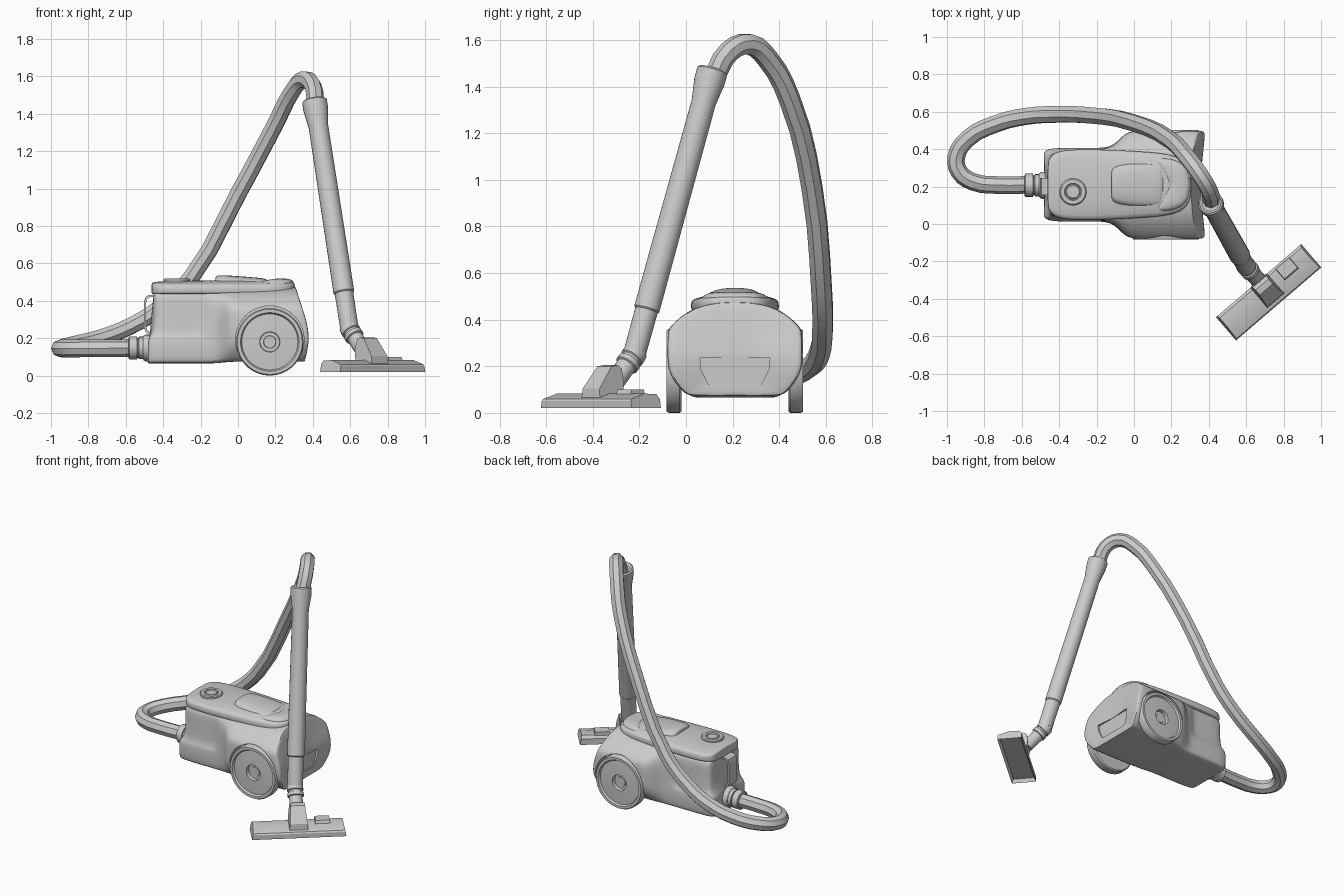
import bpy, bmesh, math
from mathutils import Vector, Matrix

if "Cube" in bpy.data.objects:
    bpy.data.objects.remove(bpy.data.objects["Cube"])

CY = 0.21  # centre line of the body


def finish(name, bm, angle=35, subdiv=0):
    bmesh.ops.recalc_face_normals(bm, faces=bm.faces)
    me = bpy.data.meshes.new(name)
    bm.to_mesh(me)
    bm.free()
    ob = bpy.data.objects.new(name, me)
    bpy.context.collection.objects.link(ob)
    if subdiv:
        m = ob.modifiers.new("smooth", 'SUBSURF')
        m.levels = m.render_levels = subdiv
    smooth(ob, angle)
    return ob


def smooth(ob, angle):
    bpy.ops.object.select_all(action='DESELECT')
    ob.select_set(True)
    bpy.context.view_layer.objects.active = ob
    bpy.ops.object.shade_smooth_by_angle(angle=math.radians(angle))


def loft(name, rings, subdiv=2, angle=40, caps=True):
    bm = bmesh.new()
    vs = [[bm.verts.new(p) for p in r] for r in rings]
    n = len(vs[0])
    for a, b in zip(vs, vs[1:]):
        for i in range(n):
            bm.faces.new((a[i], a[(i + 1) % n], b[(i + 1) % n], b[i]))
    if caps:
        bm.faces.new(vs[0])
        bm.faces.new(vs[-1])
    return finish(name, bm, angle, subdiv)


def turned(name, profile, origin, axis, n=24):
    """Lathe a (radius, height) profile about an axis."""
    rot = Vector(axis).to_track_quat('Z', 'Y')
    rings = [[Vector(origin) + rot @ Vector((r * math.cos(2 * math.pi * i / n),
              r * math.sin(2 * math.pi * i / n), h)) for i in range(n)] for r, h in profile]
    return loft(name, rings, 0, 32)


def prism(name, profile, half, centre, turn=0, taper=0.0, hollow=False):
    """Extrude a (y, z) profile along local x, then turn about z."""
    zs = [z for _, z in profile]
    z0, z1 = min(zs), max(zs)
    bm = bmesh.new()
    ends = [[bm.verts.new((s * (half - taper * (z - z0) / (z1 - z0)), y, z))
             for y, z in profile] for s in (-1, 1)]
    n = len(profile)
    for i in range(n):
        bm.faces.new((ends[0][i], ends[0][(i + 1) % n], ends[1][(i + 1) % n], ends[1][i]))
    for e in ends:
        bm.faces.new(e)
    bmesh.ops.recalc_face_normals(bm, faces=bm.faces)
    if hollow:
        sole = [f for f in bm.faces if f.normal.z < -0.9]
        bmesh.ops.inset_region(bm, faces=sole, thickness=0.018)
        bmesh.ops.translate(bm, verts=list({v for f in sole for v in f.verts}), vec=(0, 0, 0.025))
    bm.transform(Matrix.Translation(centre) @ Matrix.Rotation(math.radians(turn), 4, 'Z'))
    return finish(name, bm, 30)


def cut(target, cutter):
    m = target.modifiers.new("cut", 'BOOLEAN')
    m.operation, m.object, m.solver = 'DIFFERENCE', cutter, 'EXACT'
    # apply everything, then the cutter can go
    bpy.context.view_layer.update()
    me = bpy.data.meshes.new_from_object(target.evaluated_get(bpy.context.evaluated_depsgraph_get()))
    target.modifiers.clear()
    target.data = me
    bpy.data.objects.remove(cutter)


def ring(half):
    """Mirror half a section, listed bottom to top as (x, w, z)."""
    return [Vector((x, CY - w, z)) for x, w, z in half] + \
           [Vector((x, CY + w, z)) for x, w, z in reversed(half)]


# Body: front section, middle section and wide rear section, blended along x
A = [(.10, .065), (.17, .065), (.193, .072), (.198, .13), (.198, .205), (.178, .22), (.178, .40), (.172, .45), (.08, .455)]
C = [(.10, .065), (.17, .065), (.193, .072), (.198, .13), (.198, .205), (.198, .25), (.198, .40), (.185, .45), (.08, .46)]
B = [(.12, .075), (.2, .075), (.225, .09), (.29, .17), (.29, .26), (.29, .35), (.275, .375), (.19, .45), (.08, .475)]
stations = [(-.487, A, A, 0, .80), (-.478, A, A, 0, .93), (-.43, A, A, 0, 1), (-.25, A, A, 0, 1), (-.19, A, A, 0, 1),
            (-.16, C, C, 0, 1), (-.11, C, B, .12, 1), (-.06, C, B, .7, 1), (-.02, C, B, 1, 1), (.1, B, B, 0, 1),
            (.25, B, B, 0, 1), (.35, B, B, 0, 1), (.378, B, B, 0, .985), (.384, B, B, 0, .93)]
rings = []
for x, p, q, t, s in stations:
    half = []
    for (w0, z0), (w1, z1) in zip(p, q):
        w, z = w0 + (w1 - w0) * t, z0 + (z1 - z0) * t
        dx = 0.035 if x < -.4 and z > .21 else 0
        if x > .2:
            k = min(1, (x - .2) / .12)
            dx = -k * (max(0, z - .25) * .32 + max(0, .15 - z) * .3)
        half.append((x + dx, w * s, z))
    rings.append(ring(half))
body = loft("body", rings)

# Wheel wells and rear grip recess
for s in (-1, 1):
    cut(body, turned("well_cutter", [(.183, 0), (.183, .2)], (.17, CY + s * .225, .19), (0, s, 0), 40))
cut(body, prism("recess_cutter", [(-.15, .235), (.15, .235), (.145, .185), (.115, .125), (-.115, .125), (-.145, .185)],
                .03, (.382, CY, 0)))
smooth(body, 35)

# Wheels with a raised rim and hollow hub
wheel = [(.01, 0), (.172, 0), (.18, .008), (.18, .054), (.174, .064), (.157, .064), (.15, .050),
         (.062, .056), (.054, .056), (.052, .030), (.034, .030), (.032, .036), (.006, .036)]
for s, side in ((-1, "front"), (1, "back")):
    turned(side + "_wheel", wheel, (.17, CY + s * .229, .18), (0, s, 0), 36)

# Lid
lid = []
for x, w, zt in [(-.462, .10, .49), (-.458, .135, .495), (-.43, .172, .5), (-.36, .188, .502), (-.2, .19, .505),
                 (0, .18, .51), (.15, .17, .508), (.24, .15, .505), (.29, .11, .50), (.305, .06, .49)]:
    lid.append(ring([(x, w * .5, .435), (x, w * .96, .435), (x, w, .445), (x, w, .475),
                     (x, w * .94, .492), (x, w * .55, zt), (x, w * .2, zt + .003)]))
loft("lid", lid)

# Raised centre panel on the lid
panel = []
for x, w, zt in [(-.122, .07, .525), (-.115, .095, .538), (-.05, .115, .536), (.08, .115, .526), (.15, .10, .52), (.16, .08, .505)]:
    panel.append(ring([(x, w, .49), (x, w, .505), (x, w * .85, zt - .01), (x, w * .4, zt)]))
loft("lid_panel", panel)

# Rear latch with a swept-back leading edge
latch = []
for x, w, zt, sweep in [(.115, .135, .50, .08), (.125, .145, .515, .08), (.19, .145, .52, .04), (.26, .12, .518, .015), (.295, .075, .505, .01)]:
    latch.append(ring([(x + sweep * (1 - f), w * f, z) for f, z in
                       [(.5, .46), (1, .46), (1, .495), (.85, zt - .004), (.45, zt), (.15, zt)]]))
loft("rear_latch", latch)

# Round power button
turned("power_button", [(.072, 0), (.072, .022), (.066, .028), (.046, .028), (.043, .02), (.038, .02), (.034, .026), (.005, .028)],
       (-.326, .172, .49), (0, 0, 1), 28)

# Front carry strap, drawn in side profile
prism("carry_strap", [(.44, .432), (.475, .432), (.495, .42), (.503, .395), (.503, .26), (.495, .235), (.47, .215),
                      (.46, .225), (.485, .243), (.491, .265), (.491, .39), (.485, .41), (.47, .42), (.44, .42)],
      .045, (0, .2, 0), 90)

# Hose socket and collar
turned("hose_socket", [(.072, 0), (.072, .05), (.066, .06), (.060, .063), (.060, .085), (.053, .087), (.053, .093),
                       (.062, .095), (.062, .135), (.055, .14), (.04, .14)], (-.445, .207, .148), (-1, 0, 0), 20)

# Hose: one flexible faceted tube
path = [(-.55, .21, .148), (-.72, .208, .146), (-.86, .225, .145), (-.935, .28, .145), (-.95, .36, .147), (-.89, .455, .163),
        (-.74, .535, .2), (-.58, .575, .262), (-.42, .586, .36), (-.25, .582, .525), (0, .54, .97), (.2, .445, 1.345),
        (.29, .35, 1.52), (.35, .27, 1.582), (.40, .185, 1.55), (.415, .12, 1.44)]
cu = bpy.data.curves.new("hose", 'CURVE')
cu.dimensions, cu.resolution_u = '3D', 3
cu.bevel_depth, cu.bevel_resolution, cu.use_fill_caps = .047, 2, True
sp = cu.splines.new('BEZIER')
sp.bezier_points.add(len(path) - 1)
for bp, co in zip(sp.bezier_points, path):
    bp.co = co
    bp.handle_left_type = bp.handle_right_type = 'AUTO'
hose = bpy.data.objects.new("hose", cu)
bpy.context.collection.objects.link(hose)
bpy.ops.object.select_all(action='DESELECT')
hose.select_set(True)
bpy.context.view_layer.objects.active = hose
bpy.ops.object.convert(target='MESH')
smooth(bpy.context.view_layer.objects.active, 30)

# Wand: collar, main tube and lower tube on one axis
top, low = Vector((.408, .115, 1.475)), Vector((.596, -.222, .25))
axis = low - top
L = axis.length
turned("wand", [(.045, .01), (.058, 0), (.067, .008), (.067, .055), (.053, .15), (.056, L * .84), (.050, L * .845),
                (.049, L)], top, axis, 20)

# Elbow joint with swivel rings
elbow_end = Vector((.675, -.312, .125))
d = elbow_end - low
turned("elbow", [(.03, -.03), (.049, -.02), (.052, .0), (.052, .022), (.045, .026), (.045, .036), (.052, .04), (.052, .062),
                 (.043, .066), (.043, d.length)], low, d, 20)

# Floor head: hollow sole plate, neck block and pedal
head = (.72, -.365, 0)
prism("floor_head", [(.082, .02), (.082, .06), (.066, .08), (.0, .083), (-.076, .06), (-.082, .05), (-.082, .02)],
      .30, head, 40.6, .012, True)
prism("head_neck", [(.072, .07), (.085, .14), (.075, .19), (.055, .205), (.02, .20), (-.055, .105), (-.058, .065)],
      .06, head, 40.6, .014)
prism("head_pedal", [(.07, .07), (.07, .10), (.0, .10), (-.012, .07)], .05, Vector(head) + Vector((.119, .102, 0)), 40.6, .004)
